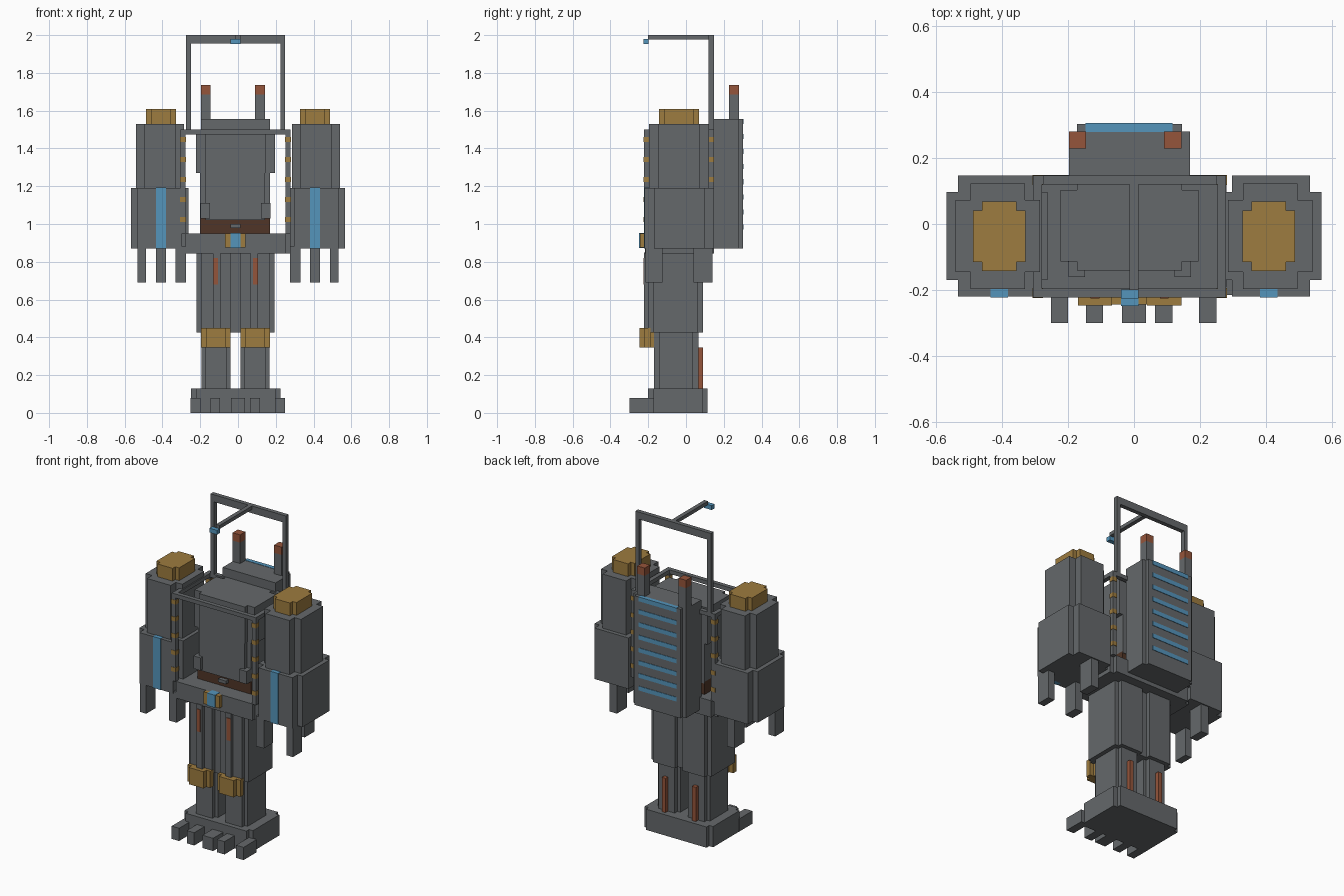
import bpy
import bmesh

default_cube = bpy.data.objects.get("Cube")
if default_cube:
    bpy.data.objects.remove(default_cube, do_unlink=True)


def make_material(name, red, green, blue):
    material = bpy.data.materials.new(name)
    material.use_nodes = True
    color = (red, green, blue, 1)
    material.diffuse_color = color
    material.node_tree.nodes["Principled BSDF"].inputs["Base Color"].default_value = color
    return material


GREY = make_material("steel grey", .13, .14, .147)
GOLD = make_material("dull gold", .34, .2, .05)
BLUE = make_material("light blue", .09, .3, .5)
RUST = make_material("rust red", .3, .09, .043)
BROWN = make_material("dark brown", .08, .036, .02)

BODY = -.013   # centre line of the body
BAR = .027     # thickness of thin bars


def block(name, xs, ys, zs, material=GREY, notch=(0, 0)):
    """Upright block; a notch steps each of its four vertical corners inwards."""
    (left, right), (front, back), (bottom, top) = xs, ys, zs
    nx, ny = notch
    corners = [(left, front, 1, 1), (right, front, -1, 1),
               (right, back, -1, -1), (left, back, 1, -1)]
    outline = []
    for x, y, sx, sy in corners:
        if nx == 0:
            outline.append((x, y))
            continue
        step = [(x, y + sy * ny), (x + sx * nx, y + sy * ny), (x + sx * nx, y)]
        outline += step if sx == sy else step[::-1]
    bm = bmesh.new()
    base = bm.faces.new([bm.verts.new((x, y, bottom)) for x, y in outline])
    raised = bmesh.ops.extrude_face_region(bm, geom=[base])["geom"]
    verts = [item for item in raised if isinstance(item, bmesh.types.BMVert)]
    bmesh.ops.translate(bm, verts=verts, vec=(0, 0, top - bottom))
    bmesh.ops.recalc_face_normals(bm, faces=bm.faces)
    mesh = bpy.data.meshes.new(name)
    bm.to_mesh(mesh)
    bm.free()
    mesh.materials.append(material)
    obj = bpy.data.objects.new(name, mesh)
    bpy.context.collection.objects.link(obj)
    return obj


def pair(name, xs, ys, zs, material=GREY, notch=(0, 0), axis=0):
    """Left and right copies, measured outwards from the axis."""
    for side, sign in (("left", 1), ("right", -1)):
        span = sorted(axis + sign * x for x in xs)
        block(side + "_" + name, span, ys, zs, material, notch)


# Feet: one shared base with five toes
block("foot_base", (-.25, .225), (-.2, .115), (0, .13), GREY, (BAR, BAR))
for index, x in enumerate((-.225, -.12, 0, .09, .223)):
    width = .037 if index == 2 else .026
    block(f"toe_{index + 1}", (x - width, x + width), (-.3, -.17), (0, .08))

# Legs
pair("shin", (.026, .18), (-.17, .065), (.13, .43), GREY, (.02, BAR), BODY)
pair("shin_rear_strip", (.092, .118), (.06, .09), (.13, .345), RUST, axis=BODY)
pair("thigh", (0, .207), (-.2, .09), (.425, .85), GREY, (BAR, BAR), BODY)
pair("thigh_rib", (.08, .12), (-.222, -.19), (.425, .85), axis=BODY)
pair("thigh_strip", (.092, .118), (-.226, -.21), (.68, .82), RUST, axis=BODY)
pair("knee_pad", (.026, .183), (-.247, -.16), (.345, .45), GOLD, (BAR, BAR), BODY)

# Waist and buckle
block("waist", (-.305, .28), (-.218, .148), (.845, .95), GREY, (BAR, BAR))
block("buckle", (-.07, .04), (-.243, -.21), (.875, .95), GOLD)
block("buckle_light", (-.04, .013), (-.248, -.2), (.873, .952), BLUE)

# Seat and torso
block("seat", (-.2, .17), (-.115, .1), (.95, 1.03), BROWN)
block("seat_catch", (-.04, .013), (-.14, -.1), (.98, 1.0))
block("lower_torso", (-.2, .17), (-.14, .13), (1.02, 1.27), GREY, (BAR, BAR))
block("chest", (-.223, .195), (-.14, .13), (1.27, 1.5), GREY, (.05, BAR))
pair("torso_tab", (.135, .185), (-.16, -.1), (1.03, 1.11), axis=BODY)

# Cockpit cage: four banded posts joined by rails
FRONT_RAIL, REAR_RAIL = (-.222, -.195), (.12, .147)
for place, depth in (("front", FRONT_RAIL), ("rear", REAR_RAIL)):
    pair(place + "_post", (.265, .292), depth, (.95, 1.5), axis=BODY)
    block(place + "_rail", (-.305, .279), depth, (1.475, 1.5))
    for band in range(5):
        z = 1.01 + band * .106
        grown = (depth[0] - .002, depth[1] + .002)
        pair(f"{place}_post_band_{band + 1}", (.263, .294), grown, (z, z + BAR), GOLD, axis=BODY)
pair("side_rail", (.265, .292), (-.222, .147), (1.475, 1.5), axis=BODY)

# Tall rear hoop with lamp arm
pair("hoop_post", (.237, .262), REAR_RAIL, (1.48, 2), axis=BODY)
block("hoop_top", (-.275, .249), REAR_RAIL, (1.955, 2))
block("lamp_arm", (-.013, .013), (-.2, .13), (1.978, 2))
block("lamp", (-.04, .013), (-.226, -.198), (1.952, 1.979), BLUE)

# Backpack with vents and exhaust pipes
block("backpack", (-.197, .17), (.13, .28), (.87, 1.555))
block("backpack_panel", (-.172, .145), (.27, .302), (.87, 1.555))
for vent in range(8):
    z = 1.53 - vent * .08
    block(f"vent_{vent + 1}", (-.147, .116), (.279, .305), (z, z + BAR), BLUE)
pair("exhaust_pipe", (.118, .17), (.228, .28), (1.5, 1.686), axis=-BAR)
pair("exhaust_tip", (.118, .17), (.228, .28), (1.686, 1.735), RUST, axis=-BAR)

# Arms
pair("shoulder_cap", (.328, .487), (-.142, .068), (1.52, 1.61), GOLD, (BAR, BAR))
pair("upper_arm", (.285, .54), (-.196, .122), (1.19, 1.53), GREY, (.045, .05))
pair("forearm", (.262, .567), (-.22, .147), (.87, 1.19), GREY, (.035, .05))
pair("forearm_stripe", (.382, .435), (-.223, -.194), (.87, 1.192), BLUE)

# Fingers
pair("outer_finger", (.487, .532), (-.215, -.125), (.69, .88))
pair("inner_finger", (.276, .33), (-.215, -.125), (.69, .88))
pair("thumb", (.382, .435), (.04, .14), (.69, .88))
